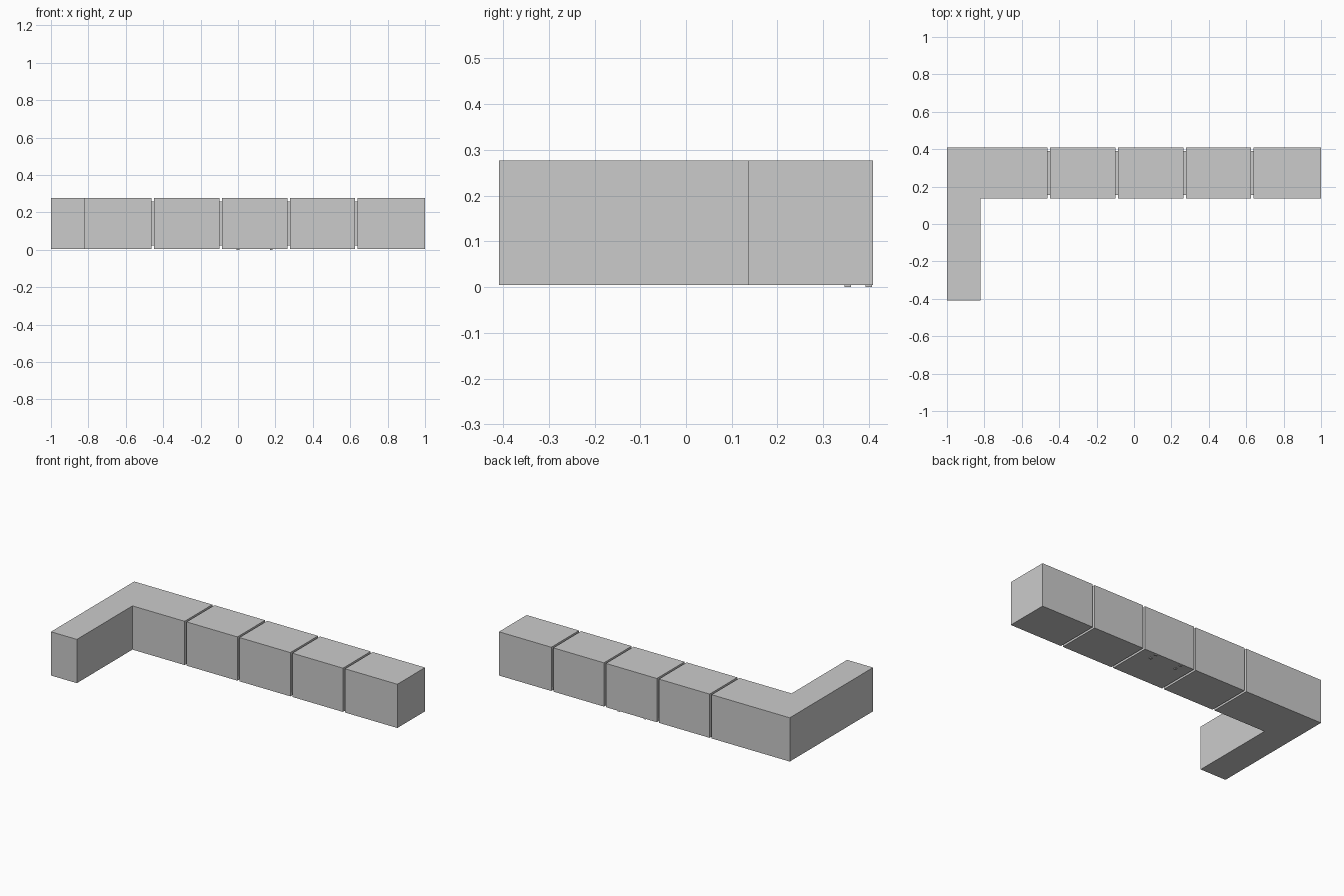
import bpy, bmesh

if "Cube" in bpy.data.objects:
    bpy.data.objects.remove(bpy.data.objects["Cube"])

Z0, Z1 = 0.005, 0.277
YF, YB = 0.137, 0.409


def prism(name, outline, z0, z1):
    bm = bmesh.new()
    face = bm.faces.new([bm.verts.new((x, y, z0)) for x, y in outline])
    top = bmesh.ops.extrude_face_region(bm, geom=[face])["geom"]
    for v in top:
        if isinstance(v, bmesh.types.BMVert):
            v.co.z = z1
    bmesh.ops.recalc_face_normals(bm, faces=bm.faces)
    mesh = bpy.data.meshes.new(name)
    bm.to_mesh(mesh)
    bm.free()
    obj = bpy.data.objects.new(name, mesh)
    bpy.context.collection.objects.link(obj)
    return obj


def box(name, x0, x1, y0, y1, z0, z1):
    return prism(name, [(x0, y0), (x1, y0), (x1, y1), (x0, y1)], z0, z1)


# L-shaped corner unit
prism("corner_unit", [(-1, -YB), (-0.822, -YB), (-0.822, YF),
                      (-0.463, YF), (-0.463, YB), (-1, YB)], Z0, Z1)

# Row of straight units
spans = [(-0.449, -0.100), (-0.086, 0.264), (0.278, 0.626), (0.640, 1.0)]
for i, (x0, x1) in enumerate(spans):
    box(f"straight_unit_{i + 1}", x0, x1, YF, YB, Z0, Z1)

# Recessed joints filling the gaps between units
ends = [-0.463] + [s[1] for s in spans[:-1]]
for i, (a, (b, _)) in enumerate(zip(ends, spans)):
    box(f"joint_{i + 1}", a, b, YF + 0.018, YB - 0.018, Z0 + 0.018, Z1 - 0.018)

# Tiny feet under the middle unit
for i, x in enumerate((0.0, 0.178)):
    for j, y in enumerate((0.354, 0.400)):
        box(f"foot_{i}_{j}", x - 0.007, x + 0.007, y - 0.007, y + 0.007, 0, Z0)
